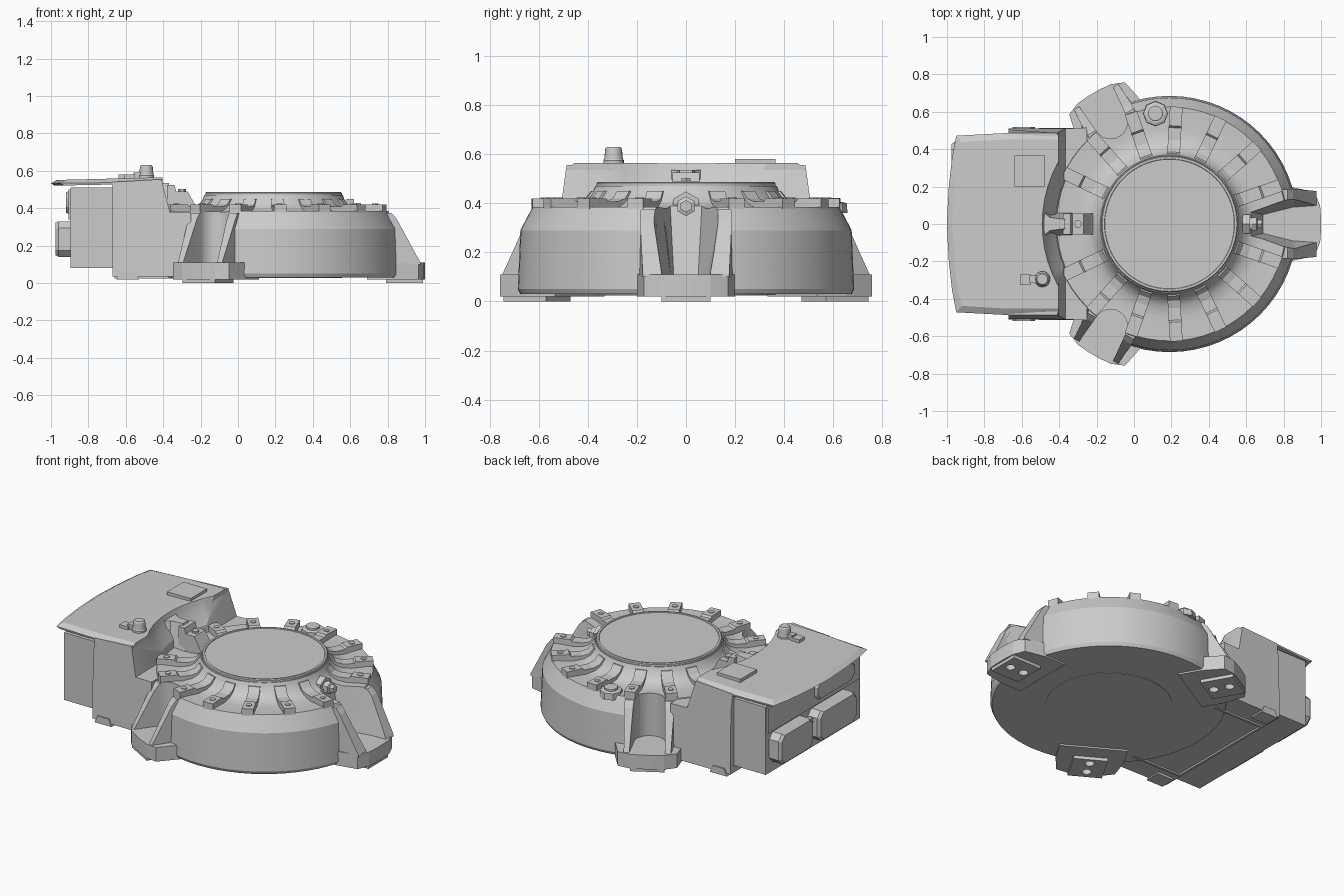
import bpy, bmesh, math
from mathutils import Matrix, Vector

if "Cube" in bpy.data.objects:
    bpy.data.objects.remove(bpy.data.objects["Cube"])

CX = 0.19                                    # rotary axis position
AXIS = Matrix.Translation((CX, 0, 0))


def loft(name, rings, mat=Matrix()):
    """Skin a closed solid through rings of 3D points."""
    bm = bmesh.new()
    vs = [[bm.verts.new(mat @ Vector(p)) for p in r] for r in rings]
    n = len(rings[0])
    for a, b in zip(vs, vs[1:]):
        for i in range(n):
            j = (i + 1) % n
            bm.faces.new((a[i], a[j], b[j], b[i]))
    bm.faces.new(vs[0])
    bm.faces.new(vs[-1])
    bmesh.ops.recalc_face_normals(bm, faces=bm.faces)
    me = bpy.data.meshes.new(name)
    bm.to_mesh(me)
    bm.free()
    ob = bpy.data.objects.new(name, me)
    bpy.context.collection.objects.link(ob)
    return ob


def lathe(name, prof, n=64, mat=AXIS):
    return loft(name, [[(r * math.cos(2 * math.pi * i / n), r * math.sin(2 * math.pi * i / n), z)
                        for i in range(n)] for r, z in prof], mat)


def side_prism(name, prof, y0, y1, mat=Matrix()):
    return loft(name, [[(x, y, z) for x, z in prof] for y in (y0, y1)], mat)


def plan_loft(name, layers, mat=Matrix()):
    """layers: (z, half outline points); outline is mirrored over y."""
    return loft(name, [[(x, y, z) for x, y in half] + [(x, -y, z) for x, y in reversed(half)]
                       for z, half in layers], mat)


def box(name, x0, x1, y0, y1, z0, z1, mat=Matrix()):
    return side_prism(name, [(x0, z0), (x1, z0), (x1, z1), (x0, z1)], y0, y1, mat)


def cut(ob, cutters):
    bpy.context.view_layer.objects.active = ob
    for c in cutters:
        m = ob.modifiers.new("cut", 'BOOLEAN')
        m.operation, m.solver, m.object = 'DIFFERENCE', 'EXACT', c
        bpy.ops.object.modifier_apply(modifier=m.name)


def turn(deg):
    return AXIS @ Matrix.Rotation(math.radians(deg), 4, 'Z')


def at(x, y, z=0):
    return Matrix.Translation((x, y, z))


FEET = (0, 120, -120)

# Cutters: foot pockets, bolt holes and the conical clearance beside the table
pockets, holes = {}, []
pockets[0] = plan_loft("pocket_cutter", [
    (0.11, [(0.50, 0.05), (0.66, 0.09), (0.95, 0.11)]),
    (0.50, [(0.41, 0.07), (0.68, 0.165), (0.95, 0.19)])], turn(0))
arc = [(0.63 - 0.09 * math.cos(math.radians(a)), 0.09 * math.sin(math.radians(a)))
       for a in range(10, 91, 16)]
for ang in FEET[1:]:
    half = arc + [(0.95, 0.12)]
    pockets[ang] = plan_loft("pocket_cutter", [(0.11, half), (0.50, half)], turn(ang))
for ang in FEET:
    for r in (0.645, 0.742):
        holes.append(lathe("hole_cutter", [(0.028, -0.1), (0.028, 0.2)], 16, turn(ang) @ at(r, 0)))
cone = lathe("clearance_cutter", [(0.60, 0.36), (0.61, 0.43), (0.66, 0.50), (0.70, 0.62)])
cutters = list(pockets.values()) + holes + [cone]

# Round base with waisted upper flange and neck
body = lathe("table_base", [
    (0.675, 0.03), (0.685, 0.05), (0.675, 0.29), (0.625, 0.385), (0.60, 0.385), (0.50, 0.378),
    (0.44, 0.388), (0.405, 0.41), (0.38, 0.445), (0.37, 0.47), (0.3, 0.47)])
cut(body, list(pockets.values()) + holes)

# Rotating faceplate with a slightly raised rim
plate = lathe("faceplate", [(0.355, 0.45), (0.365, 0.46), (0.365, 0.482), (0.36, 0.487),
                            (0.348, 0.487), (0.346, 0.483)])

# Mounting feet with sloped gussets and pads
feet = []
for ang in FEET:
    m = turn(ang)
    slab = plan_loft("foot_slab", [(z, [(0.5, 0.2), (0.64, 0.2), (0.775, 0.172), (0.805, 0.1), (0.81, 0.03)])
                                   for z in (0.02, 0.11)], m)
    hw = 0.2 if ang == 0 else 0.155
    gus = loft("foot_gusset", [[(r, s * hw * k, z) for r, z, k in
               ((0.55, 0.10, 1), (0.55, 0.375, 0.92), (0.63, 0.375, 0.92), (0.66, 0.34, 0.94),
                (0.785, 0.11, 0.88), (0.785, 0.10, 0.88))] for s in (-1, 1)], m)
    pad = box("foot_pad", 0.60, 0.80, -0.1, 0.1, 0.0, 0.05, m)
    cut(gus, [pockets[ang]])
    cut(slab, holes)
    cut(pad, holes)
    feet += [slab, gus, pad]

# Radial ribs with raised bolt pads, seven on each side
for i in range(7):
    for s in (-1, 1):
        m = turn(s * (19.2 + 22.5 * i))
        side_prism("radial_rib", [(0.36, 0.37), (0.36, 0.45), (0.385, 0.45), (0.41, 0.42), (0.45, 0.408),
                                  (0.515, 0.408), (0.525, 0.42), (0.628, 0.42), (0.628, 0.375)],
                   -0.034, 0.034, m)
        lathe("rib_bolt", [(0.018, 0.41), (0.018, 0.424)], 6, m @ at(0.575, 0))

# Drive housing, wider low down, leaning in towards the cover
prof = [(-0.67, 0.035, 0.51), (-0.67, 0.42, 0.505), (-0.67, 0.54, 0.487), (-0.41, 0.555, 0.487),
        (-0.375, 0.42, 0.505), (-0.365, 0.38, 0.51), (-0.25, 0.38, 0.515), (-0.25, 0.035, 0.515)]
housing = loft("drive_housing", [[(x, s * w, z) for x, z, w in prof] for s in (-1, 1)])
cut(housing, [cone, pockets[120], pockets[-120]])


# Overhanging top cover with bowed rear edge
def cover_ring(z, w, inset, rise):
    half = [(-1.0 + inset, 0.02), (-0.99 + inset, 0.2), (-0.972 + inset, 0.36),
            (-0.95 + inset, w - 0.01), (-0.67, w + 0.005), (-0.405, w + 0.005), (-0.405, 0.02)]
    return [(x, s * y, z + rise * (x + 1)) for s, h in ((1, half), (-1, half[::-1])) for x, y in h]


cover = loft("top_cover", [cover_ring(0.52, 0.48, 0.02, 0.02), cover_ring(0.533, 0.482, 0, 0.012),
                           cover_ring(0.55, 0.448, 0.03, 0.025)])
cut(cover, [cone])

# Rear motor case with connector boxes and bosses
box("motor_case", -0.895, -0.65, -0.475, 0.475, 0.08, 0.51)
box("motor_case_band", -0.905, -0.66, -0.46, 0.46, 0.34, 0.50)


def connector(name, y0, y1, z0, z1, x):
    c = 0.035
    out = [(y0 + c, z0), (y1 - c, z0), (y1, z0 + c), (y1, z1 - c), (y1 - c, z1), (y0 + c, z1),
           (y0, z1 - c), (y0, z0 + c)]
    my, mz = (y0 + y1) / 2, (z0 + z1) / 2
    loft(name, [[(xx, my + (y - my) * k, mz + (z - mz) * k) for y, z in out]
                for xx, k in ((-0.88, 1), (x + 0.015, 1), (x, 0.92))])


connector("connector_box", 0.10, 0.44, 0.14, 0.33, -0.975)
connector("connector_box", -0.34, 0.05, 0.14, 0.33, -0.975)
connector("upper_terminal_panel", -0.40, 0.0, 0.37, 0.49, -0.92)
box("connector_bridge", -0.93, -0.88, -0.05, 0.15, 0.17, 0.29)
for s in (-1, 1):
    side_prism("housing_boss", [(-0.65, 0.02), (-0.53, 0.02), (-0.55, 0.065), (-0.63, 0.065)],
               s * 0.42, s * 0.518)

# Centre web and stepped bracket between housing and table
plan_loft("centre_web", [(0.37, [(-0.54, 0.17), (-0.48, 0.10), (-0.44, 0.065), (-0.33, 0.06)]),
                         (0.535, [(-0.54, 0.12), (-0.49, 0.07), (-0.45, 0.035), (-0.37, 0.025)])])
side_prism("stepped_bracket", [(-0.38, 0.38), (-0.38, 0.525), (-0.34, 0.525), (-0.33, 0.49),
                               (-0.27, 0.49), (-0.23, 0.42), (-0.2, 0.38)], -0.055, 0.055)
lathe("bracket_bolt", [(0.022, 0.48), (0.022, 0.503)], 6, at(-0.30, 0))

# Cover details: name plate, breather post and clip
box("cover_plate", -0.64, -0.475, 0.20, 0.365, 0.55, 0.58)
post = lathe("breather_post", [(0.042, 0.55), (0.042, 0.575), (0.038, 0.58), (0.034, 0.622), (0.028, 0.63)],
             20, at(-0.49, -0.295))
box("breather_clip", -0.56, -0.50, -0.315, -0.275, 0.55, 0.592)
box("breather_clip_base", -0.61, -0.55, -0.325, -0.27, 0.55, 0.58)

# Hex fluid fitting over the front pocket, pointing outwards
out = at(0, 0, 0.388) @ Matrix.Rotation(math.pi / 2, 4, 'Y')
lathe("fitting_hex", [(0.06, 0.58), (0.06, 0.62)], 6, out)
lathe("fitting_stem", [(0.035, 0.53), (0.035, 0.64)], 12, out)
lathe("fitting_nut", [(0.04, 0.63), (0.04, 0.655), (0.025, 0.66), (0.025, 0.685)], 6, out)

# Level plug on the flange
plug = lathe("level_plug", [(0.068, 0.36), (0.065, 0.40), (0.05, 0.405)], 8, at(0.115, 0.59))
lathe("level_plug_cap", [(0.04, 0.39), (0.04, 0.418), (0.034, 0.422)], 16, at(0.115, 0.59))

# Shallow underside panel rails and bearing ring
lathe("underside_disc", [(0.365, 0.027), (0.365, 0.04)])
for s in (-1, 1):
    box("underside_rail", -0.66, -0.30, s * 0.36, s * 0.375, 0.025, 0.045)
box("underside_rail_end", -0.66, -0.645, -0.375, 0.375, 0.025, 0.045)

for c in cutters:
    bpy.data.objects.remove(c)

# Smooth the round parts, keeping their edges crisp
bpy.ops.object.select_all(action='DESELECT')
for ob in (body, plate, housing, cover, post):
    ob.select_set(True)
bpy.context.view_layer.objects.active = body
bpy.ops.object.shade_smooth_by_angle(angle=math.radians(25))
